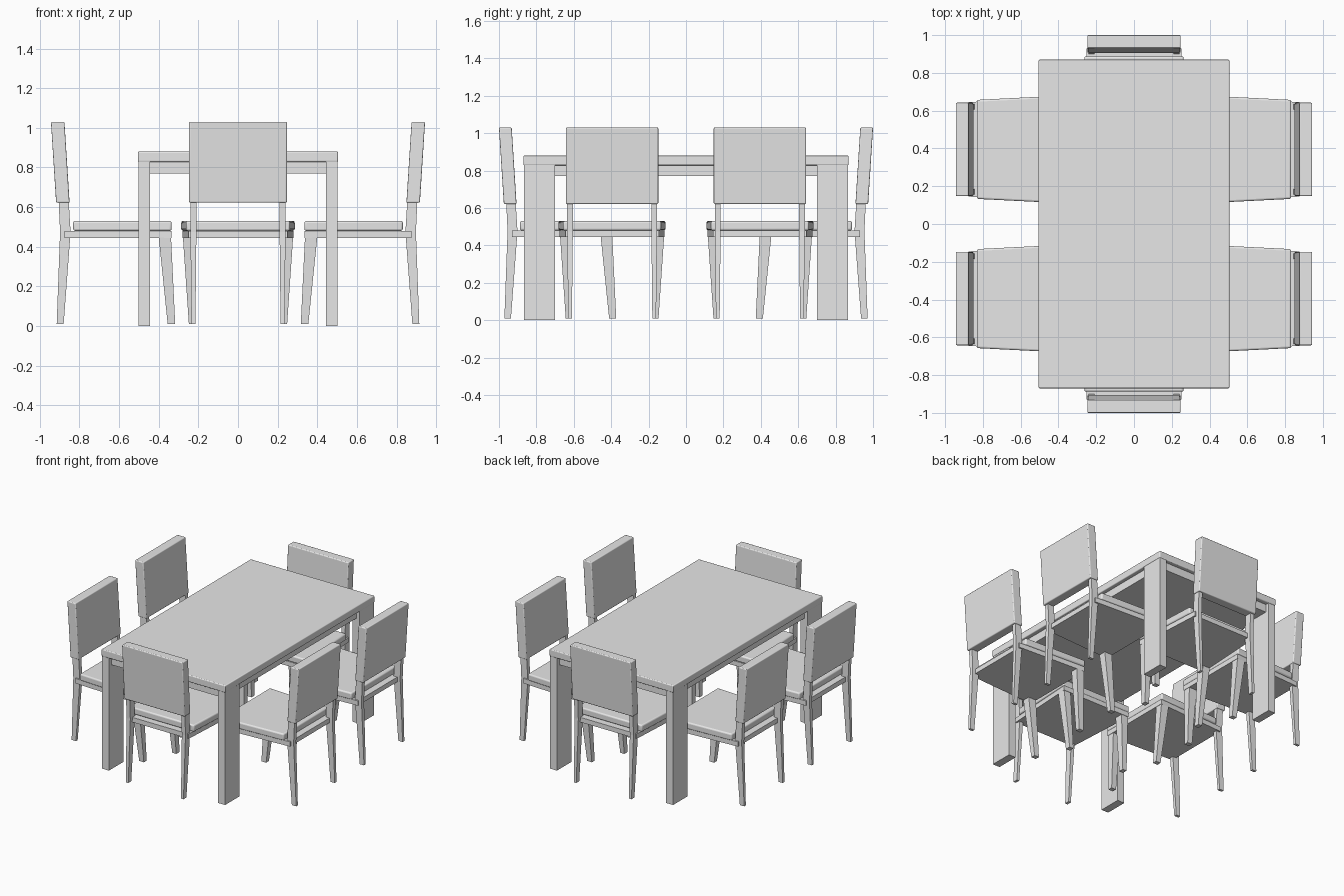
import bpy, bmesh, math
from mathutils import Matrix

if "Cube" in bpy.data.objects:
    bpy.data.objects.remove(bpy.data.objects["Cube"])

grey = bpy.data.materials.new("light grey")
grey.diffuse_color = (0.8, 0.8, 0.8, 1)
grey.use_nodes = True
grey.node_tree.nodes["Principled BSDF"].inputs["Base Color"].default_value = grey.diffuse_color


def loft(name, lower, upper, bevel=0.0, place=Matrix()):
    """Solid between two four-cornered outlines, optionally with rounded edges."""
    bm = bmesh.new()
    a = [bm.verts.new(p) for p in lower]
    b = [bm.verts.new(p) for p in upper]
    bm.faces.new(a[::-1])
    bm.faces.new(b)
    for i in range(4):
        j = (i + 1) % 4
        bm.faces.new((a[i], a[j], b[j], b[i]))
    bmesh.ops.recalc_face_normals(bm, faces=bm.faces)
    me = bpy.data.meshes.new(name)
    bm.to_mesh(me)
    bm.free()
    me.materials.append(grey)
    ob = bpy.data.objects.new(name, me)
    bpy.context.collection.objects.link(ob)
    ob.matrix_world = place
    if bevel:
        m = ob.modifiers.new("rounding", 'BEVEL')
        m.width = bevel
        m.segments = 3
        bpy.ops.object.select_all(action='DESELECT')
        ob.select_set(True)
        bpy.context.view_layer.objects.active = ob
        bpy.ops.object.shade_smooth_by_angle(angle=math.radians(40))
    return ob


def rect(x0, x1, y0, y1, z):
    return [(x0, y0, z), (x1, y0, z), (x1, y1, z), (x0, y1, z)]


def trapezoid(x0, x1, half0, half1, z):
    return [(x0, -half0, z), (x1, -half1, z), (x1, half1, z), (x0, half0, z)]


def block(name, x0, x1, y0, y1, z0, z1, bevel=0.0):
    return loft(name, rect(x0, x1, y0, y1, z0), rect(x0, x1, y0, y1, z1), bevel)


# Table
block("table_top", -0.505, 0.505, -0.87, 0.87, 0.828, 0.88, 0.006)
block("table_apron", -0.475, 0.475, -0.84, 0.84, 0.77, 0.83)
for sx in (-1, 1):
    for sy in (-1, 1):
        xs = sorted((sx * 0.445, sx * 0.502))
        ys = sorted((sy * 0.70, sy * 0.867))
        block("table_leg", *xs, *ys, 0, 0.83)


# Chair, drawn with its back towards +x
def chair(place):
    loft("seat_frame", trapezoid(0.335, 0.875, 0.28, 0.25, 0.445),
         trapezoid(0.335, 0.875, 0.28, 0.25, 0.48), place=place)
    loft("seat_cushion", trapezoid(0.335, 0.832, 0.287, 0.262, 0.48),
         trapezoid(0.335, 0.832, 0.287, 0.262, 0.53), 0.01, place)
    loft("backrest", rect(0.85, 0.918, -0.247, 0.247, 0.622),
         rect(0.876, 0.944, -0.247, 0.247, 1.03), 0.006, place)
    for s in (-1, 1):
        def v(a, b):
            return sorted((s * a, s * b))
        loft("back_leg", rect(0.88, 0.915, *v(0.215, 0.235), 0.01),
             rect(0.845, 0.898, *v(0.21, 0.24), 0.475), place=place)
        loft("back_post", rect(0.845, 0.898, *v(0.21, 0.24), 0.475),
             rect(0.857, 0.907, *v(0.21, 0.24), 0.67), place=place)
        loft("front_leg", rect(0.317, 0.355, *v(0.215, 0.248), 0.01),
             rect(0.338, 0.40, *v(0.222, 0.278), 0.447), place=place)


# Two chairs on each long side, one at each end
for turn in (0, math.pi):
    for y in (-0.395, 0.395):
        chair(Matrix.Rotation(turn, 4, 'Z') @ Matrix.Translation((0, y, 0)))
for turn in (math.pi / 2, -math.pi / 2):
    chair(Matrix.Rotation(turn, 4, 'Z') @ Matrix.Translation((0.056, 0, 0)))
